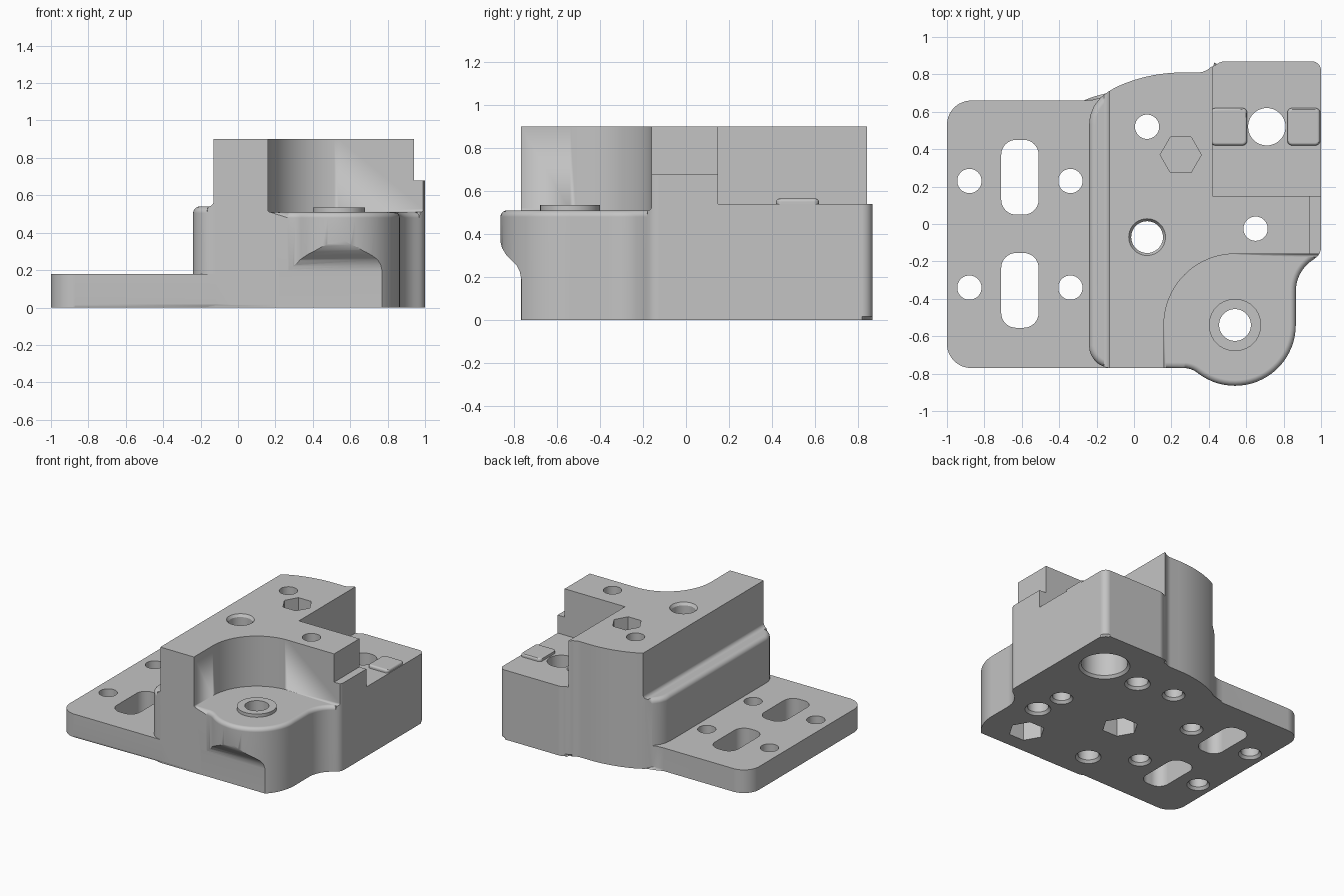
import bpy, bmesh
from math import sin, cos, radians, hypot

if "Cube" in bpy.data.objects:
    bpy.data.objects.remove(bpy.data.objects["Cube"], do_unlink=True)

grey = bpy.data.materials.new("machined_grey")
grey.use_nodes = True
grey.diffuse_color = (0.55, 0.55, 0.55, 1)
grey.node_tree.nodes["Principled BSDF"].inputs["Base Color"].default_value = (0.55, 0.55, 0.55, 1)


def arc(cx, cy, r, a0, a1, n=12):
    angles = [radians(a0 + (a1 - a0) * i / n) for i in range(n + 1)]
    return [(cx + r * cos(a), cy + r * sin(a)) for a in angles]


def rounded_rect(x0, x1, y0, y1, r, n=8):
    return (arc(x1 - r, y0 + r, r, -90, 0, n) + arc(x1 - r, y1 - r, r, 0, 90, n)
            + arc(x0 + r, y1 - r, r, 90, 180, n) + arc(x0 + r, y0 + r, r, 180, 270, n))


def finish(name, bm):
    bmesh.ops.recalc_face_normals(bm, faces=bm.faces)
    mesh = bpy.data.meshes.new(name)
    bm.to_mesh(mesh)
    bm.free()
    mesh.materials.append(grey)
    ob = bpy.data.objects.new(name, mesh)
    bpy.context.collection.objects.link(ob)
    return ob


def prism(name, outline, z0, z1, low=0, high=0, segments=1):
    """Closed prism over an outline, easing its lower and upper rims."""
    pts = [p for i, p in enumerate(outline)
           if hypot(p[0] - outline[i - 1][0], p[1] - outline[i - 1][1]) > 0.003]
    bm = bmesh.new()
    lower, upper = [[bm.verts.new((x, y, z)) for x, y in pts] for z in (z0, z1)]
    bm.faces.new(lower[::-1])
    bm.faces.new(upper)
    for i in range(len(pts)):
        bm.faces.new((lower[i - 1], lower[i], upper[i], upper[i - 1]))
    for z, size in ((z0, low), (z1, high)):
        if size:
            rim = [e for e in bm.edges if all(abs(v.co.z - z) < 1e-5 for v in e.verts)]
            bmesh.ops.bevel(bm, geom=rim, offset=size, segments=segments, profile=0.5, affect='EDGES')
    return finish(name, bm)


def box(x0, x1, y0, y1, z0, z1, **ease):
    return prism("cutter", [(x0, y0), (x1, y0), (x1, y1), (x0, y1)], z0, z1, **ease)


def cone(x, y, r0, r1, z0, z1, sides=40):
    bm = bmesh.new()
    bmesh.ops.create_cone(bm, cap_ends=True, segments=sides, radius1=r0, radius2=r1, depth=z1 - z0)
    bmesh.ops.translate(bm, verts=bm.verts, vec=(x, y, (z0 + z1) / 2))
    return finish("cutter", bm)


def volume(mesh):
    bm = bmesh.new()
    bm.from_mesh(mesh)
    result = bm.calc_volume(signed=True)
    bm.free()
    return result


def combine(target, tool, operation='DIFFERENCE'):
    """Boolean with the first solver that gives a sound solid."""
    before = target.data.copy()
    for solver in ('EXACT', 'MANIFOLD', 'FLOAT'):
        mod = target.modifiers.new("cut", 'BOOLEAN')
        mod.operation, mod.solver, mod.object = operation, solver, tool
        bpy.context.view_layer.objects.active = target
        bpy.ops.object.modifier_apply(modifier=mod.name)
        if volume(target.data) > 0.6 * volume(before):
            break
        target.data = before.copy()
    bpy.data.objects.remove(tool, do_unlink=True)


def round_rim(ob, z, size, rule):
    """Round the sharp convex edges at one height, if the solid stays closed."""
    bm = bmesh.new()
    bm.from_mesh(ob.data)
    bmesh.ops.remove_doubles(bm, verts=bm.verts, dist=1e-5)
    rim = [e for e in bm.edges if len(e.link_faces) == 2 and e.calc_face_angle_signed(0) > 1
           and all(abs(v.co.z - z) < 1e-4 and rule(v.co) for v in e.verts)]
    bmesh.ops.bevel(bm, geom=rim, offset=size, segments=5, profile=0.5, affect='EDGES')
    if all(e.is_manifold for e in bm.edges):
        bm.to_mesh(ob.data)
    bm.free()


# Main body: one outline, stepped by cuts
outline = (arc(-0.12, -0.65, 0.12, 180, 270)
           + arc(0.265, -0.89, 0.12, 90, 54, 8)
           + arc(0.54, -0.54, 0.325, 233, 360, 24)
           + arc(1.065, -0.36, 0.2, 180, 122, 10)
           + arc(0.929, -0.124, 0.071, 304, 360, 6)
           + arc(0.95, 0.82, 0.05, 0, 90, 8)
           + arc(0.49, 0.79, 0.08, 90, 132, 6)
           + arc(0.34, 0.91, 0.1, -45, -90, 6)
           + arc(0.26, -0.04, 0.85, 90, 115, 12)
           + [(-0.14, 0.706), (-0.18, 0.675), (-0.215, 0.63), (-0.235, 0.58), (-0.24, 0.53)])
body = prism("bracket_body", outline, 0, 0.9, low=0.015)

# Side ledge with rounded shoulder
combine(body, box(-0.6, -0.13, -1.2, 1.2, 0.54, 1.2, low=0.03, segments=5))
round_rim(body, 0.54, 0.035, lambda p: p.x < -0.13)

# Round front pocket above the lobe
pocket = [(0.16, -1.2), (1.3, -1.2), (1.3, -0.16)] + arc(0.54, -0.54, 0.38, 90, 180, 24)
combine(body, prism("cutter", pocket, 0.51, 1.2, low=0.03, segments=5))
round_rim(body, 0.51, 0.03, lambda p: p.y < -0.12)

# Rear seat and side step
combine(body, box(0.42, 1.3, 0.15, 1.2, 0.54, 1.2))
combine(body, box(0.94, 1.3, -0.4, 0.15, 0.68, 1.2))

# Undercut beneath the lobe, swept along x
profile = [(-1.1, -0.1), (-0.768, -0.1), (-0.768, 0.19), (-0.775, 0.225), (-0.79, 0.255),
           (-0.815, 0.28), (-0.84, 0.305), (-0.858, 0.335), (-0.867, 0.37), (-0.868, 0.4), (-1.1, 0.4)]
undercut = prism("cutter", profile, 0.22, 0.9)
for v in undercut.data.vertices:
    y, z, x = v.co
    v.co = (x, y, z)
combine(body, undercut)

# Mounting plate
plate = (arc(-0.87, 0.53, 0.13, 90, 180) + arc(-0.87, -0.64, 0.13, 180, 270)
         + [(-0.02, -0.77), (-0.02, 0.735), (-0.06, 0.735), (-0.12, 0.705),
            (-0.17, 0.678), (-0.22, 0.664), (-0.27, 0.66)])
combine(body, prism("cutter", plate, 0, 0.18, low=0.015), 'UNION')

# Raised ring on the lobe
combine(body, cone(0.54, -0.54, 0.14, 0.14, 0.4, 0.535), 'UNION')

# Through holes with eased lower rims
for x, y, r in [(-0.88, 0.23, 0.065), (-0.34, 0.23, 0.065), (-0.88, -0.34, 0.065), (-0.34, -0.34, 0.065),
                (0.07, 0.52, 0.065), (0.65, -0.025, 0.065), (0.07, -0.07, 0.085),
                (0.54, -0.54, 0.085), (0.71, 0.52, 0.1)]:
    combine(body, cone(x, y, r, r, -0.1, 1.1))
    combine(body, cone(x, y, r + 0.025, r, -0.01, 0.02))
combine(body, cone(0.07, -0.07, 0.085, 0.105, 0.88, 0.91))

# Adjustment slots
for y0, y1 in ((0.05, 0.45), (-0.555, -0.155)):
    combine(body, prism("cutter", rounded_rect(-0.71, -0.51, y0, y1, 0.08), -0.1, 0.4))

# Blind holes and counterbore underneath
for x, y, r, depth in [(-0.03, -0.54, 0.075, 0.25), (0.37, 0.48, 0.075, 0.25),
                       (0.68, -0.25, 0.075, 0.25), (0.71, 0.52, 0.165, 0.2)]:
    combine(body, cone(x, y, r, r, -0.1, depth))
    combine(body, cone(x, y, r + 0.025, r, -0.01, 0.02))

# Hexagonal nut recesses
for x, y, r, z0, z1 in [(0.07, -0.07, 0.13, -0.1, 0.14), (0.54, -0.54, 0.13, -0.1, 0.14),
                        (0.25, 0.37, 0.11, 0.6, 1.1)]:
    nut = cone(x, y, r, r, z0, z1, 6)
    for v in nut.data.vertices:
        dx, dy = v.co.x - x, v.co.y - y
        v.co.x, v.co.y = x + dy, y - dx
    combine(body, nut)

# Locating pads on the rear seat
pads = [prism(side + "_locating_pad", rounded_rect(x0, x1, 0.42, 0.62, 0.025, 4), 0.5, 0.565, high=0.015, segments=3)
        for side, x0, x1 in (("right", 0.41, 0.605), ("left", 0.82, 0.995))]

for ob in [body] + pads:
    bpy.ops.object.select_all(action='DESELECT')
    ob.select_set(True)
    bpy.context.view_layer.objects.active = ob
    bpy.ops.object.shade_smooth_by_angle(angle=radians(30))
    ob.modifiers.new("even_normals", 'WEIGHTED_NORMAL').keep_sharp = True
